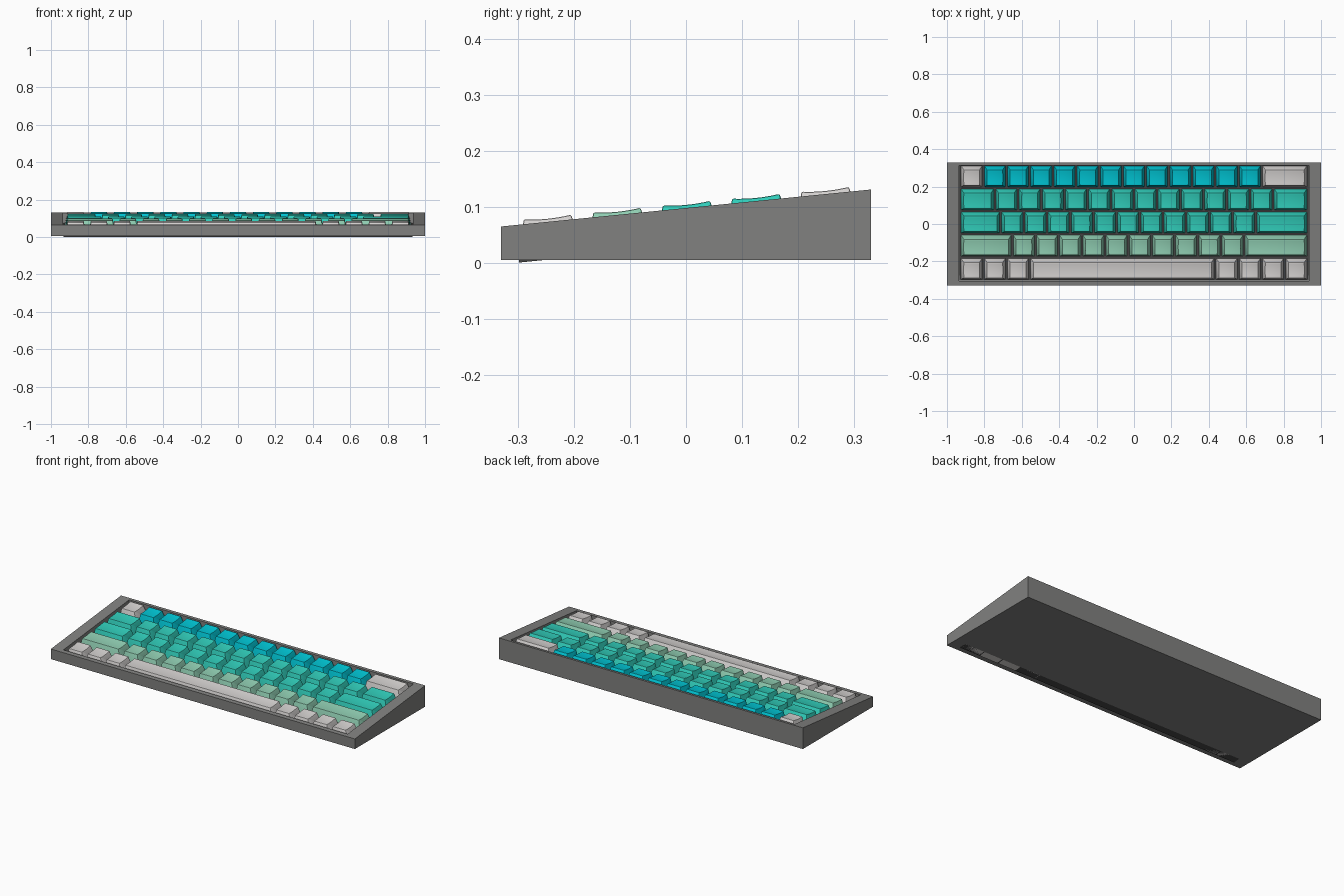
import bpy, bmesh, math
from mathutils import Matrix, Vector

if "Cube" in bpy.data.objects:
    bpy.data.objects.remove(bpy.data.objects["Cube"])

U = 0.124                      # one key unit
TILT = math.atan(0.1)          # slope of the key field
FRAME = Matrix.Translation((0, 0.009, 0.0315)) @ Matrix.Rotation(TILT, 4, 'X')


def material(name, rgb):
    m = bpy.data.materials.new(name)
    m.diffuse_color = (*rgb, 1)
    m.use_nodes = True
    m.node_tree.nodes["Principled BSDF"].inputs["Base Color"].default_value = m.diffuse_color
    return m


GREY = material("case grey", (0.22, 0.22, 0.215))
DARK = material("plate dark grey", (0.06, 0.06, 0.06))
WHITE = material("warm white", (0.66, 0.64, 0.63))
CYAN = material("cyan", (0.0, 0.56, 0.66))
TEAL = material("teal", (0.03, 0.61, 0.49))
MINT = material("mint", (0.28, 0.62, 0.45))


def finish(name, bm, mat):
    bmesh.ops.recalc_face_normals(bm, faces=bm.faces)
    me = bpy.data.meshes.new(name)
    bm.to_mesh(me)
    bm.free()
    me.materials.append(mat)
    ob = bpy.data.objects.new(name, me)
    bpy.context.collection.objects.link(ob)
    return ob


# wedge case with a rectangular well
def top_z(y):
    return 0.098 + 0.1 * y


def case():
    bm = bmesh.new()

    def ring(x, y0, y1, zf):
        return [bm.verts.new((px, py, zf(py))) for px, py in
                ((-x, y0), (x, y0), (x, y1), (-x, y1))]
    rings = [ring(1, -0.33, 0.33, lambda y: 0.005),
             ring(1, -0.33, 0.33, top_z),
             ring(0.935, -0.305, 0.313, top_z),
             ring(0.935, -0.305, 0.313, lambda y: 0.007)]
    for a, b in zip(rings, rings[1:]):
        for i in range(4):
            j = (i + 1) % 4
            bm.faces.new((a[i], a[j], b[j], b[i]))
    bm.faces.new(rings[0])
    bm.faces.new(rings[-1])
    finish("case", bm, GREY)


# sloping plate under the keys
def plate():
    bm = bmesh.new()
    bmesh.ops.create_cube(bm, size=1)
    bm.transform(FRAME @ Matrix.Translation((0, 0, 0.006))
                 @ Matrix.Diagonal((1.865, 0.616, 0.012, 1)))
    finish("key_plate", bm, DARK)


# tapered keycap with a scooped top
def keycap(name, x, v, units, mat):
    bm = bmesh.new()
    h, half, n = 0.0755, 0.059, 8
    hx = units * U / 2 - 0.003
    profile = [(-half, 0), (half, 0)]
    for i in range(n + 1):
        t = 1 - 2 * i / n
        profile.append((0.0425 * t - 0.001, h - 0.003 * (1 - t * t)))
    sides = []
    for s in (-1, 1):
        sides.append([bm.verts.new((s * (hx - 0.0165 * z / h), y, z)) for y, z in profile])
    a, b = sides
    bm.faces.new(a)
    bm.faces.new(b)
    for i in range(len(a)):
        j = (i + 1) % len(a)
        bm.faces.new((a[i], a[j], b[j], b[i]))
    bmesh.ops.recalc_face_normals(bm, faces=bm.faces)
    edges = [e for e in bm.edges if e.calc_face_angle(0) > 0.6
             and max(w.co.z for w in e.verts) > 0.01]
    bmesh.ops.bevel(bm, geom=edges, offset=0.003, segments=2, profile=0.5,
                    affect='EDGES', clamp_overlap=True)
    bm.transform(FRAME @ Matrix.Translation((x, v, 0)))
    ob = finish(name, bm, mat)
    ob.data.shade_smooth()
    bpy.context.view_layer.objects.active = ob
    ob.select_set(True)
    bpy.ops.object.shade_smooth_by_angle(angle=math.radians(35))
    ob.select_set(False)


case()
plate()

# rows from back to front: name, key widths, main colour, end colour
ROWS = [("number", [1] * 13 + [2], CYAN, WHITE),
        ("upper", [1.5] + [1] * 12 + [1.5], TEAL, TEAL),
        ("home", [1.75] + [1] * 11 + [2.25], TEAL, TEAL),
        ("lower", [2.25] + [1] * 10 + [2.75], MINT, MINT),
        ("space", [1, 1, 1, 8, 1, 1, 1, 1], WHITE, WHITE)]
for r, (row, widths, main, end) in enumerate(ROWS):
    x = -7.5 * U
    for k, w in enumerate(widths):
        mat = end if k in (0, len(widths) - 1) else main
        keycap(f"{row}_row_key_{k + 1}", x + w * U / 2, (2 - r) * 0.1244, w, mat)
        x += w * U
